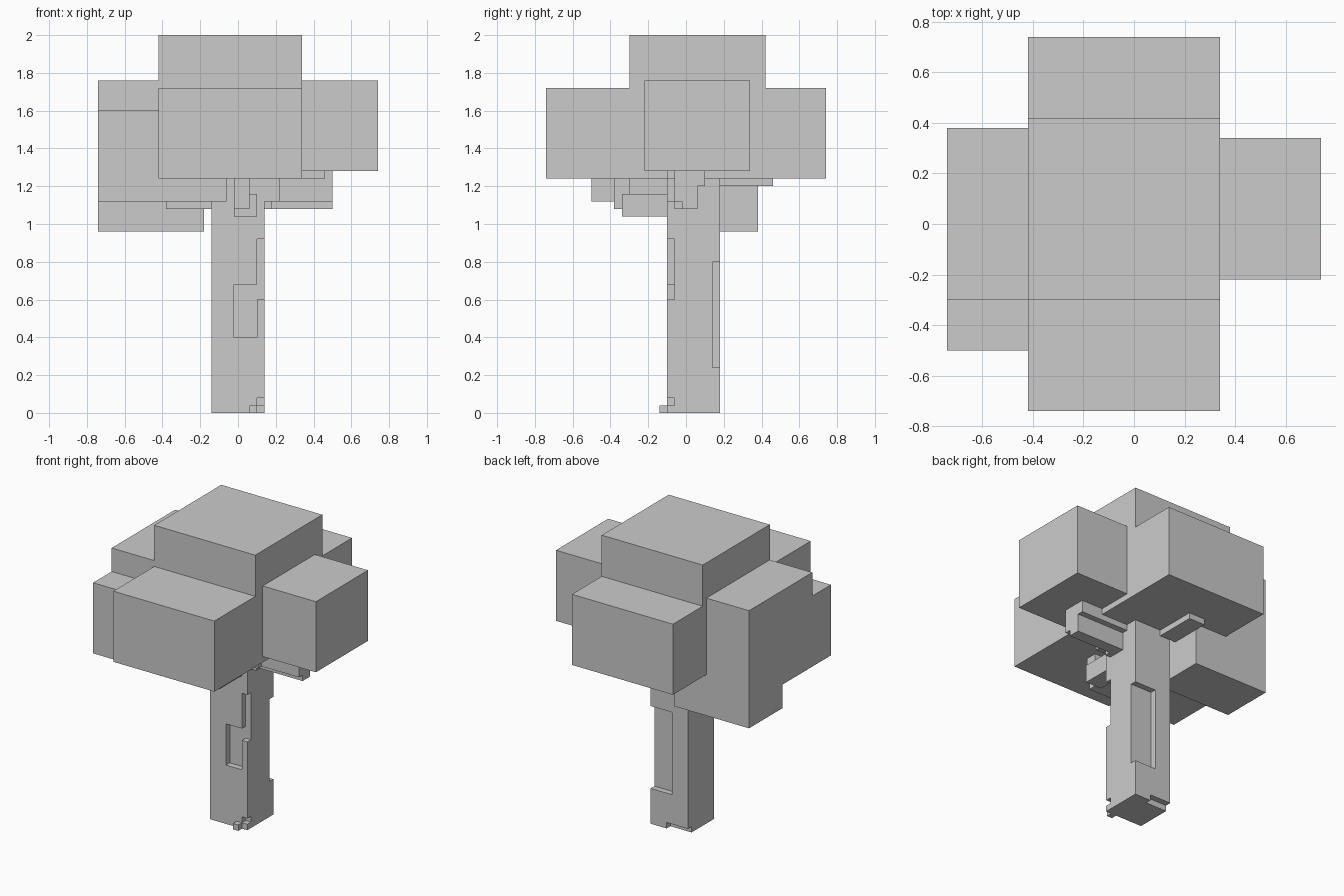
import bpy, bmesh, math
from mathutils import Vector

if "Cube" in bpy.data.objects:
    bpy.data.objects.remove(bpy.data.objects["Cube"])

S = 0.04                              # block size; every edge lies on this grid
ORIGIN = Vector((-0.74, -0.74, 0.0))


def cells(x0, x1, y0, y1, z0, z1):
    """Set of grid cells filled by an axis-aligned box."""
    r = [range(round((a - o) / S), round((b - o) / S))
         for a, b, o in ((x0, x1, ORIGIN.x), (y0, y1, ORIGIN.y), (z0, z1, 0))]
    return {(i, j, k) for i in r[0] for j in r[1] for k in r[2]}


def fill(*boxes):
    return set().union(*(cells(*b) for b in boxes))


parts = {}

# Trunk with shallow bark recesses and a small root nub
parts["trunk"] = (
    cells(-0.14, 0.14, -0.10, 0.18, 0, 1.24)
    - fill((-0.02, 0.10, -0.10, -0.06, 0.40, 0.68),
           (0.10, 0.14, -0.10, -0.06, 0.60, 0.92),
           (0.10, 0.14, -0.10, -0.06, 0.04, 0.08),
           (-0.02, 0.14, 0.14, 0.18, 0.24, 0.80),
           (-0.14, 0.02, 0.14, 0.18, 0, 0.04))
    | cells(0.06, 0.10, -0.14, -0.10, 0, 0.04))

# Branches
parts["right_branch"] = fill(
    (0.14, 0.50, -0.06, 0.06, 1.12, 1.20),
    (0.14, 0.50, -0.02, 0.06, 1.08, 1.12),
    (0.14, 0.18, -0.06, -0.02, 1.08, 1.12),
    (0.14, 0.50, -0.06, 0.10, 1.20, 1.28),
    (0.14, 0.22, -0.10, -0.06, 1.12, 1.24),
    (0.34, 0.46, -0.10, -0.06, 1.24, 1.28))
parts["front_branch"] = fill(
    (-0.02, 0.10, -0.34, -0.10, 1.04, 1.16),
    (-0.02, 0.06, -0.38, -0.30, 1.08, 1.24))
parts["left_branch"] = cells(-0.38, -0.14, -0.06, 0.02, 1.08, 1.12)
parts["back_branch"] = cells(-0.18, -0.06, 0.18, 0.46, 1.20, 1.24)

# Canopy of leaf blocks
parts["canopy_centre"] = fill(
    (-0.42, 0.34, -0.74, 0.74, 1.24, 1.72),
    (-0.42, 0.34, -0.30, 0.42, 1.24, 2.00))
parts["canopy_right"] = cells(0.34, 0.74, -0.22, 0.34, 1.28, 1.76)
parts["canopy_left"] = fill(
    (-0.74, -0.42, -0.30, 0.38, 1.12, 1.76),
    (-0.74, -0.18, 0.02, 0.38, 0.96, 1.24),
    (-0.74, -0.42, -0.50, -0.30, 1.12, 1.60),
    (-0.74, -0.06, -0.50, 0.02, 1.12, 1.24))

solid = set().union(*parts.values())


def build(name, filled):
    """Skin a part's outer cell faces and merge them into flat panels."""
    bm = bmesh.new()
    verts = {}

    def vert(p):
        if p not in verts:
            verts[p] = bm.verts.new(ORIGIN + Vector(p) * S)
        return verts[p]

    for c in sorted(filled):
        for a in range(3):
            u, v = (a + 1) % 3, (a + 2) % 3
            for side in (0, 1):
                n = list(c)
                n[a] += 2 * side - 1
                if tuple(n) in solid:
                    continue
                loop = []
                for du, dv in ((0, 0), (1, 0), (1, 1), (0, 1)):
                    p = list(c)
                    p[a] += side
                    p[u] += du
                    p[v] += dv
                    loop.append(vert(tuple(p)))
                bm.faces.new(loop if side else loop[::-1])
    bmesh.ops.dissolve_limit(bm, angle_limit=math.radians(1),
                             verts=bm.verts[:], edges=bm.edges[:])
    me = bpy.data.meshes.new(name)
    bm.to_mesh(me)
    bm.free()
    bpy.context.collection.objects.link(bpy.data.objects.new(name, me))


done = set()
for name, filled in parts.items():
    build(name, filled - done)        # overlapping cells belong to the first part
    done |= filled
